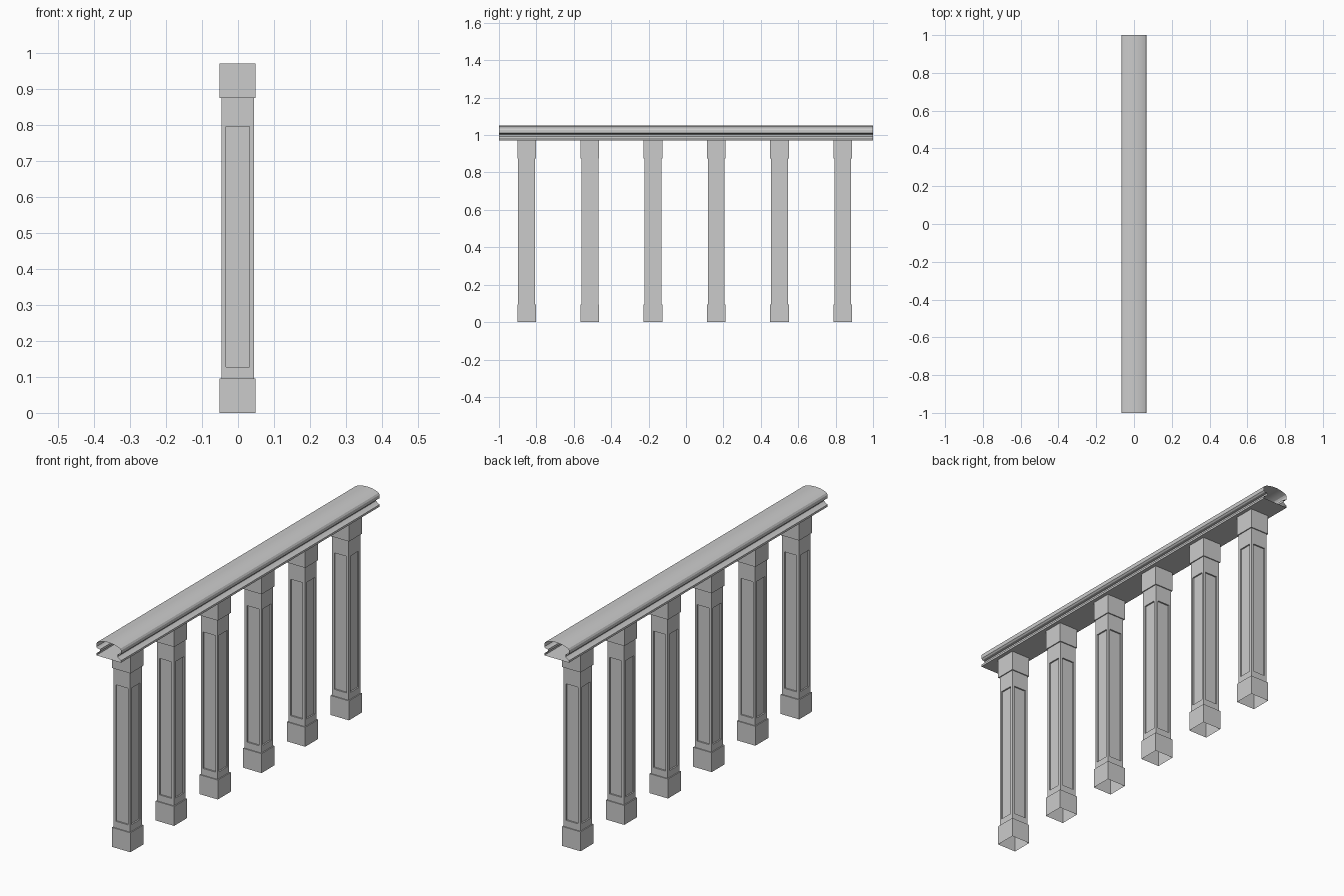
import bpy, bmesh, math

if "Cube" in bpy.data.objects:
    bpy.data.objects.remove(bpy.data.objects["Cube"])


def finish(bm, name):
    mesh = bpy.data.meshes.new(name)
    bm.to_mesh(mesh)
    bm.free()
    return mesh


def add(mesh, name, loc=(0, 0, 0)):
    ob = bpy.data.objects.new(name, mesh)
    ob.location = loc
    bpy.context.collection.objects.link(ob)
    return ob


# Baluster: square rings lofted upward, open at both ends
rings = [(0.05, 0), (0.05, 0.095), (0.045, 0.095), (0.045, 0.1155),
         (0.045, 0.808), (0.045, 0.875), (0.05, 0.875), (0.05, 0.97)]
bm = bmesh.new()
loops = [[bm.verts.new((sx * r, sy * r, z))
          for sx, sy in ((-1, -1), (1, -1), (1, 1), (-1, 1))] for r, z in rings]
panels = []
for level, (lo, hi) in enumerate(zip(loops, loops[1:])):
    for i in range(4):
        j = (i + 1) % 4
        f = bm.faces.new((lo[i], lo[j], hi[j], hi[i]))
        if level == 3:
            panels.append(f)
bm.normal_update()

# Recessed panel on each of the four shaft faces
bmesh.ops.inset_individual(bm, faces=panels, thickness=0.0175)
bm.normal_update()
for f in bmesh.ops.extrude_discrete_faces(bm, faces=panels)["faces"]:
    f.normal_update()
    bmesh.ops.translate(bm, verts=f.verts, vec=f.normal * -0.007)
baluster = finish(bm, "baluster")
for k in range(6):
    add(baluster, f"baluster_{k + 1}", (-0.001, -0.852 + 0.338 * k, 0))

# Handrail: half profile mirrored, swept along y, hollow and open at the ends
half = [(0.067, 0.97), (0.067, 0.98), (0.056, 0.985), (0.047, 0.993),
        (0.047, 1.004), (0.06, 1.006), (0.067, 1.012), (0.067, 1.028),
        (0.062, 1.036), (0.05, 1.042), (0.03, 1.0475), (0.01, 1.05)]
profile = half + [(-x, z) for x, z in reversed(half)]
bm = bmesh.new()
near, far = ([bm.verts.new((x, y, z)) for x, z in profile] for y in (-1, 1))
for i in range(len(profile)):
    j = (i + 1) % len(profile)
    bm.faces.new((near[i], far[i], far[j], near[j]))
bmesh.ops.recalc_face_normals(bm, faces=bm.faces[:])
bm.normal_update()
if min(bm.faces, key=lambda f: f.calc_center_median().z).normal.z > 0:
    bmesh.ops.reverse_faces(bm, faces=bm.faces[:])
rail = add(finish(bm, "handrail"), "handrail")
bpy.context.view_layer.objects.active = rail
rail.select_set(True)
bpy.ops.object.shade_smooth_by_angle(angle=math.radians(25))
